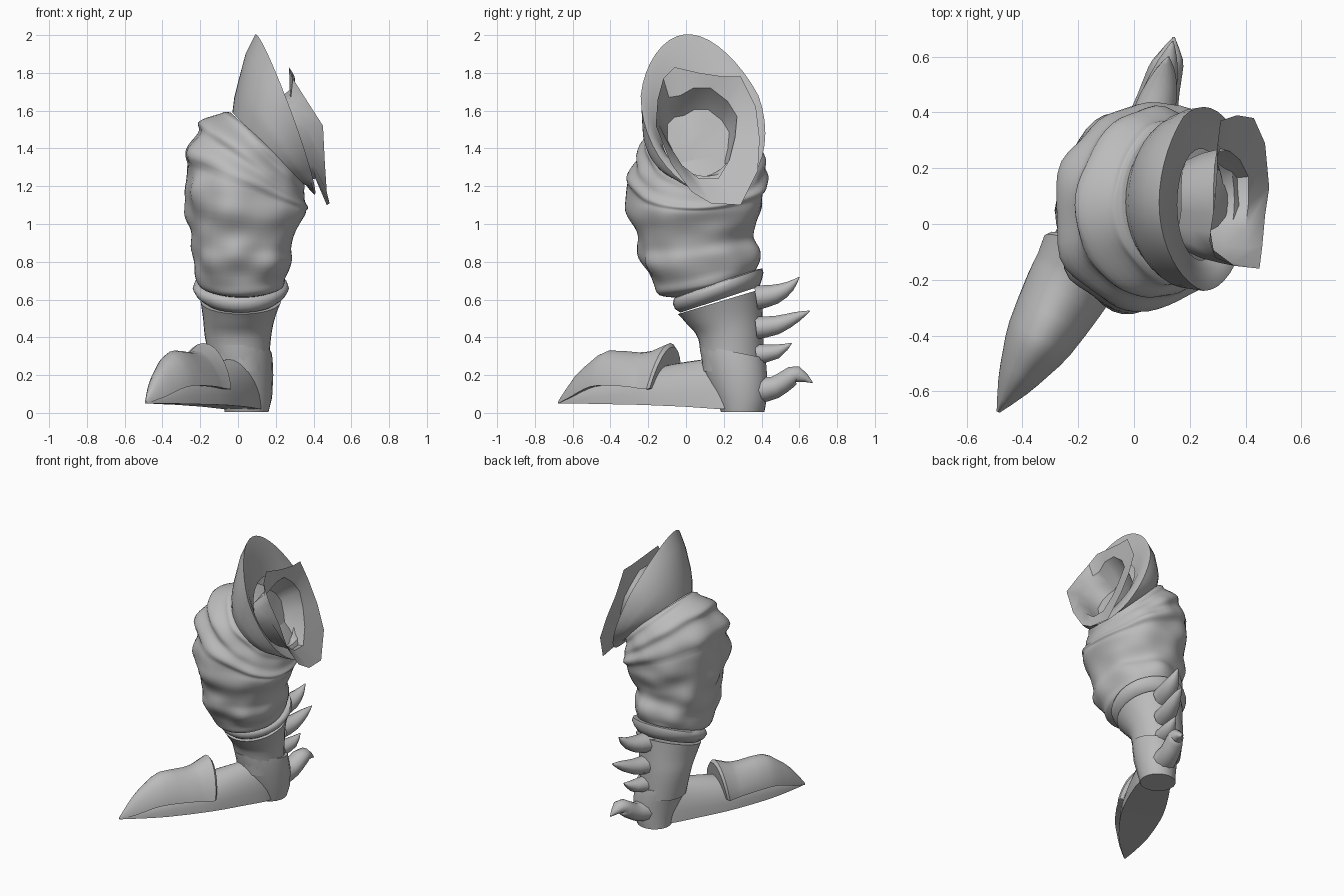
import bpy, bmesh, math
from mathutils import Vector, noise

grey = bpy.data.materials.new("stone_grey")
grey.diffuse_color = (0.5, 0.5, 0.5, 1)


def skin(name, rings, cap_start=True, cap_end=True, angle=40):
    """Bridge closed rings of equal point count into one smooth object."""
    bm = bmesh.new()
    loops = [[bm.verts.new(p) for p in ring] for ring in rings]
    n = len(loops[0])
    for a, b in zip(loops, loops[1:]):
        for i in range(n):
            j = (i + 1) % n
            bm.faces.new((a[i], a[j], b[j], b[i]))
    if cap_start:
        bm.faces.new(loops[0])
    if cap_end:
        bm.faces.new(loops[-1])
    bmesh.ops.recalc_face_normals(bm, faces=bm.faces)
    mesh = bpy.data.meshes.new(name)
    bm.to_mesh(mesh)
    bm.free()
    mesh.materials.append(grey)
    ob = bpy.data.objects.new(name, mesh)
    bpy.context.collection.objects.link(ob)
    bpy.ops.object.select_all(action='DESELECT')
    ob.select_set(True)
    bpy.context.view_layer.objects.active = ob
    bpy.ops.object.shade_smooth_by_angle(angle=math.radians(angle))
    return ob


def ellipse(row, n=32, rot=0.0):
    """Row = centre x, y, z, radius x, y, slope of z along x, y."""
    cx, cy, cz, rx, ry, sx, sy = row
    pts = []
    for i in range(n):
        t = 2 * math.pi * i / n
        a, b = rx * math.cos(t), ry * math.sin(t)
        dx = a * math.cos(rot) - b * math.sin(rot)
        dy = a * math.sin(rot) + b * math.cos(rot)
        pts.append(Vector((cx + dx, cy + dy, cz + sx * dx + sy * dy)))
    return pts


def refine(rows, k):
    """Catmull-Rom interpolation between rows."""
    out = []
    for i in range(len(rows) - 1):
        p0, p1 = rows[max(i - 1, 0)], rows[i]
        p2, p3 = rows[i + 1], rows[min(i + 2, len(rows) - 1)]
        for s in range(k):
            t = s / k
            out.append([0.5 * (2 * b + (c - a) * t + (2 * a - 5 * b + 4 * c - d) * t * t
                               + (3 * b - a - 3 * c + d) * t ** 3)
                        for a, b, c, d in zip(p0, p1, p2, p3)])
    return out + [list(rows[-1])]


# Lumpy calf, bending towards +x at the top
calf_rows = [
    (.02, .12, .645, .15, .16, 0, .22), (.02, .105, .672, .22, .245, 0, .2),
    (.02, .10, .725, .258, .28, 0, .18), (.02, .08, .82, .275, .305, 0, .13),
    (.02, .06, .90, .275, .315, -.05, .1), (.03, .05, 1.0, .305, .34, -.1, .05),
    (.035, .045, 1.11, .325, .37, -.2, 0), (.045, .05, 1.2, .32, .365, -.4, 0),
    (.06, .06, 1.28, .315, .365, -.58, 0), (.08, .07, 1.34, .275, .34, -.72, 0),
    (.13, .08, 1.39, .235, .315, -.85, 0), (.15, .08, 1.42, .19, .27, -.9, 0)]
# Knobs: x, y, z, radius, height
knobs = [
    (-.24, -.12, 1.38, .09, .04), (-.22, -.17, 1.17, .08, .04),
    (-.2, -.18, .82, .09, .04), (.17, -.18, .80, .08, .04),
    (.28, -.05, .79, .09, .035), (.3, -.1, 1.05, .08, .03),
    (-.1, .35, 1.2, .10, .04), (-.24, .2, 1.3, .09, .04),
    (-.2, .25, .95, .08, .035), (.1, .38, .85, .09, .035),
    (.2, .36, 1.15, .1, .035), (-.05, -.3, 1.1, .10, .03),
    (-.28, .05, 1.05, .08, .03), (-.12, .32, .82, .08, .03),
    (.08, .4, 1.32, .08, .03), (-.02, -.24, .84, .08, .02)]
calf = []
rows = refine(calf_rows, 5)
for k, row in enumerate(rows):
    ring = ellipse(row, 56)
    fade = min(1, max(0, k - 5) / 5, (len(rows) - 1 - k) / 6)
    for i, p in enumerate(ring):
        out = Vector((p.x - row[0], p.y - row[1], 0)).normalized()
        d = noise.noise((p.x * 5, p.y * 5, p.z * 8)) * .024 - .016
        if k > 35:  # folds below the cuff
            d += .012 * math.sin((k - 35) * .75) * (1 - .6 * out.x)
        for x, y, z, r, h in knobs:
            d += h * math.exp(-((p - Vector((x, y, z))).length / r) ** 2)
        ring[i] = p + out * d * fade
    calf.append(ring)
skin("calf", calf, angle=50)

# Flared cuff with a rolled lip and a funnel inside
cuff_rows = [
    (.16, .08, 1.40, .19, .27, -1, 0), (.175, .085, 1.435, .195, .30, -1.2, -.05),
    (.19, .085, 1.47, .19, .315, -1.47, -.1), (.22, .09, 1.535, .18, .325, -2.03, -.2),
    (.25, .09, 1.58, .16, .33, -2.58, -.3), (.255, .09, 1.565, .14, .30, -2.6, -.25),
    (.25, .085, 1.53, .11, .25, -2.5, -.1), (.24, .07, 1.48, .085, .20, -2.7, 0)]
cuff = [ellipse(r, 40) for r in cuff_rows]
for ring in cuff:
    for p in ring:  # narrow the peak
        p.y = .0 + p.y * (1 - .45 * max(0, p.z - 1.68))
skin("cuff", cuff, False, False)

# Ragged collar plate: outer edge and hole edge as (x, y, z) pairs
collar = [
    ((.27, -.06, 1.83), (.275, -.03, 1.68)), ((.29, .07, 1.80), (.285, .04, 1.72)),
    ((.30, .20, 1.78), (.285, .13, 1.72)), ((.30, .29, 1.78), (.29, .22, 1.65)),
    ((.31, .37, 1.62), (.31, .27, 1.57)), ((.37, .39, 1.45), (.345, .26, 1.46)),
    ((.43, .38, 1.28), (.38, .23, 1.34)), ((.47, .29, 1.10), (.41, .17, 1.24)),
    ((.485, .13, 1.11), (.41, .07, 1.24)), ((.47, .03, 1.17), (.40, -.02, 1.31)),
    ((.46, -.08, 1.32), (.395, -.09, 1.42)), ((.45, -.16, 1.52), (.36, -.14, 1.52)),
    ((.36, -.15, 1.66), (.31, -.14, 1.62)), ((.29, -.12, 1.77), (.28, -.09, 1.67))]
outer = [Vector(a) for a, b in collar]
hole = [Vector(b) for a, b in collar]
well = [p.lerp(Vector((.24, .07, 1.43)), .08) - Vector((.06, 0, .03)) for p in hole]
floor = [p.lerp(Vector((.2, .065, 1.4)), .2) - Vector((.10, 0, .05)) for p in hole]
dome = [p.lerp(Vector((.22, .065, 1.4)), .6) for p in floor]
skin("collar", [outer, hole, well, floor, dome], False, True)

# Ankle with a rolled rim
ankle_rows = [
    (.01, .25, .22, .15, .16, 0, 0), (.0, .237, .4, .175, .172, 0, .05),
    (.005, .205, .5, .19, .2, 0, .15), (.015, .18, .59, .213, .223, 0, .3)]
skin("ankle", [ellipse(r) for r in refine(ankle_rows, 3)])
rim_rows = [
    (.015, .18, .60, .2, .21, 0, .33), (.015, .172, .628, .236, .23, 0, .34),
    (.015, .17, .66, .255, .24, 0, .34), (.015, .17, .685, .245, .234, 0, .34),
    (.015, .17, .692, .215, .21, 0, .33), (.015, .16, .68, .15, .15, 0, .3)]
skin("ankle_rim", [ellipse(r) for r in rim_rows], angle=60)

# Foot frame: tip of the toe, backward direction, sideways direction
YAW = -math.radians(29.4)
TIP = Vector((-.485, -.67, 0))
BACK = Vector((-math.sin(YAW), math.cos(YAW), 0))
SIDE = Vector((math.cos(YAW), math.sin(YAW), 0))

# Heel block, its front edge sloping forwards as it rises
heel_rows = [
    (.045, .30, .005, .118, .115, 0, 0), (.05, .293, .08, .128, .14, 0, 0),
    (.035, .265, .2, .145, .172, 0, 0), (.02, .25, .29, .157, .182, 0, -.2),
    (.015, .245, .325, .157, .182, 0, -.2), (.015, .245, .325, .13, .15, 0, -.2)]
skin("heel", [ellipse(r, 20, YAW) for r in heel_rows])


def arch(u, w, low, top, n=14, lean=0.0, power=.85, skew=0.0):
    """Flat-bottomed arched section across the foot."""
    pts = []
    for i in range(n + 1):
        t = math.pi * i / n
        s = max(math.sin(t), 0)
        p = TIP + BACK * (u + lean * s) + SIDE * (w * math.cos(t) + skew * s)
        p.z = low + (top - low) * s ** power
        pts.append(p)
    return pts


# Foot and toe cap: distance from tip, half width, low z, top z
foot_rows = [
    (0, .005, .05, .06), (.12, .05, .05, .12), (.3, .1, .047, .19),
    (.55, .135, .043, .23), (.7, .138, .038, .26), (.85, .13, .032, .28),
    (1.0, .115, .022, .3), (1.06, .1, .02, .3)]
skin("foot", [arch(*r) for r in refine(foot_rows, 2)])
cap_rows = [
    (-.005, .006, .05, .065), (.1, .058, .085, .195), (.2, .095, .125, .275),
    (.3, .125, .145, .33), (.48, .15, .14, .32), (.56, .155, .13, .33)]
cap = [arch(*r, power=1.35, skew=-.02 * max(0, r[0] - .35) * 4) for r in refine(cap_rows, 2)]
cap += [arch(.62, .165, .125, .37, lean=.04, power=1.2, skew=-.025),
        arch(.635, .155, .13, .35, lean=.04, power=1.2, skew=-.025)]
skin("toe_cap", cap)


def spike(name, path, n=10):
    """Tapered spike along (y, z, radius) points behind the ankle."""
    path = refine(path, 2)
    rings = []
    for i, (y, z, r) in enumerate(path):
        a, b = path[max(i - 1, 0)], path[min(i + 1, len(path) - 1)]
        t = Vector((0, b[0] - a[0], b[1] - a[1])).normalized()
        up = Vector((0, -t.z, t.y))
        c = Vector((.07 + .27 * (y - .4), y, z))
        rings.append([c + Vector((1.2 * r * math.cos(q), 0, 0)) + up * r * math.sin(q)
                      for q in (2 * math.pi * k / n for k in range(n))])
    skin(name, rings, angle=60)


# Spikes up the back and the hooked spur at the heel
spike("spike_upper", [(.37, .61, .068), (.47, .628, .055), (.55, .67, .03), (.60, .72, .002)])
spike("spike_middle", [(.37, .45, .063), (.48, .465, .052), (.59, .51, .028), (.655, .54, .002)])
spike("spike_lower", [(.37, .31, .055), (.48, .325, .04), (.56, .37, .002)])
spike("heel_spur", [(.38, .12, .075), (.47, .135, .062), (.54, .18, .055),
                    (.59, .205, .045), (.67, .16, .003)])
